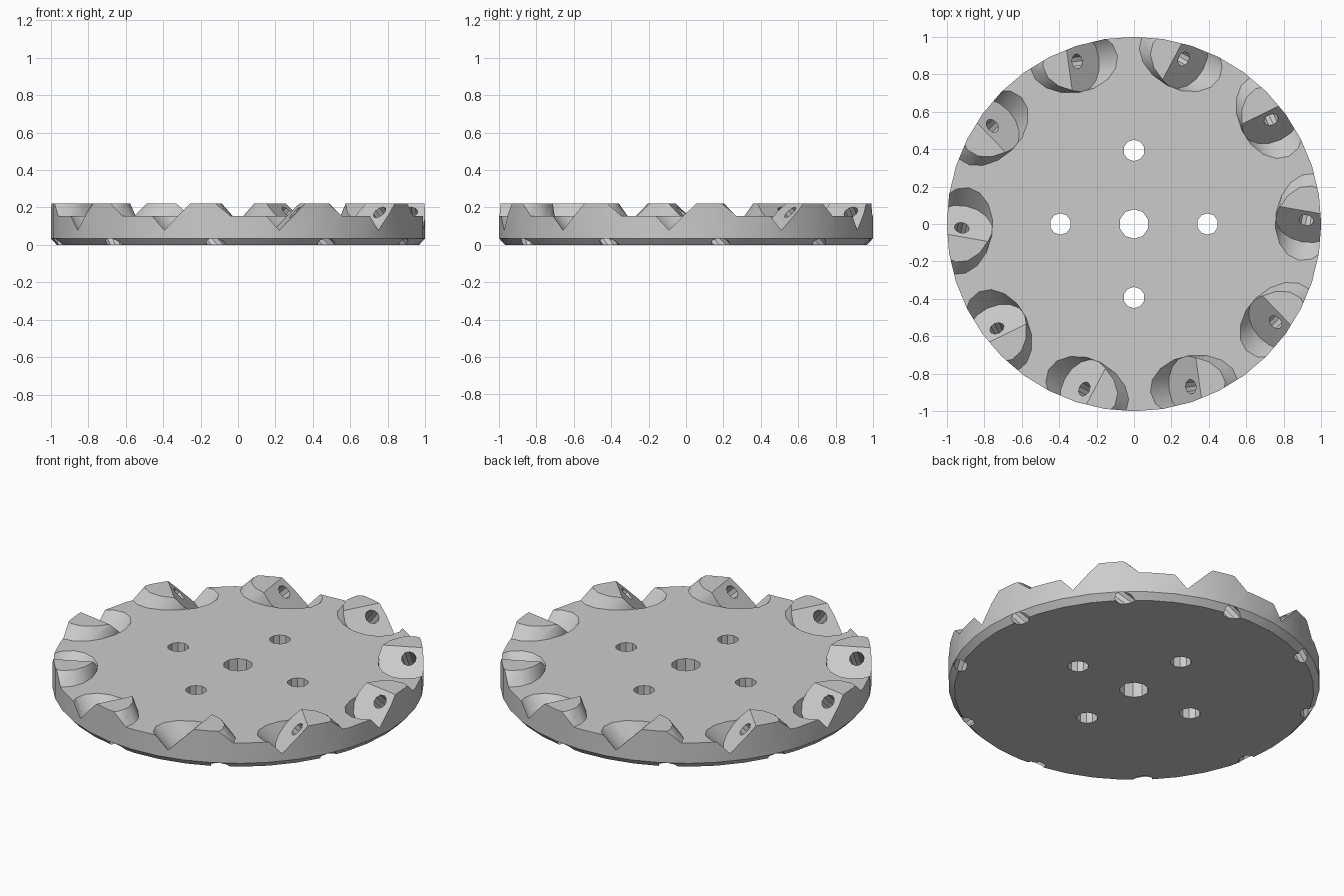
import bpy, bmesh, math
from mathutils import Matrix, Vector

if "Cube" in bpy.data.objects:
    bpy.data.objects.remove(bpy.data.objects["Cube"], do_unlink=True)

COUNT = 10                       # angled seats around the rim
TOP, DECK = 0.222, 0.155         # boss height, disc height
SEAT = Vector((0.92, 0.02, 0.174))
HEADING = math.radians(80)       # plan direction the drilled holes run down
AXIS = Vector((-math.cos(HEADING), -math.sin(HEADING), 1)).normalized()


def rod(bm, base, axis, length, radius, sides, radius2=None):
    """Capped cylinder or cone from base along axis."""
    axis = Vector(axis)
    turn = axis.to_track_quat('Z', 'Y').to_matrix().to_4x4()
    place = Matrix.Translation(Vector(base) + axis * length / 2) @ turn
    bmesh.ops.create_cone(bm, cap_ends=True, segments=sides, radius1=radius,
                          radius2=radius if radius2 is None else radius2,
                          depth=length, matrix=place)


def ring(bm, start, end, radius, sides):
    """Angled rods around the rim, spanning start..end along the seat axis."""
    for i in range(COUNT):
        spin = Matrix.Rotation(math.tau * i / COUNT, 3, 'Z')
        rod(bm, spin @ (SEAT + AXIS * start), spin @ AXIS, end - start, radius, sides)


def make(name, bm):
    mesh = bpy.data.meshes.new(name)
    bm.to_mesh(mesh)
    bm.free()
    obj = bpy.data.objects.new(name, mesh)
    bpy.context.collection.objects.link(obj)
    return obj


def cut(target, cutter):
    """Subtract the cutter, then discard it."""
    cutter.hide_render = True
    mod = target.modifiers.new("cut", 'BOOLEAN')
    mod.operation, mod.solver, mod.object = 'DIFFERENCE', 'EXACT', cutter
    bpy.context.view_layer.update()
    graph = bpy.context.evaluated_depsgraph_get()
    mesh = bpy.data.meshes.new_from_object(target.evaluated_get(graph))
    target.modifiers.clear()
    target.data = mesh
    bpy.data.objects.remove(cutter, do_unlink=True)


# Disc blank with a chamfered lower edge
bm = bmesh.new()
rod(bm, (0, 0, 0), (0, 0, 1), TOP, 1, 40)
for v in bm.verts:
    if v.co.z < 0.01:
        v.co.z = 0.035
bottom = min(bm.faces, key=lambda f: f.normal.z)
rim = bmesh.ops.extrude_face_region(bm, geom=[bottom])
bmesh.ops.delete(bm, geom=[bottom], context='FACES_ONLY')
for v in [g for g in rim["geom"] if isinstance(g, bmesh.types.BMVert)]:
    v.co = (v.co.x * 0.968, v.co.y * 0.968, 0)
bmesh.ops.recalc_face_normals(bm, faces=bm.faces)
disc = make("cutter_disc", bm)

# Lower the deck everywhere except at the angled round bosses
bm = bmesh.new()
rod(bm, (0, 0, DECK), (0, 0, 1), 0.2, 1.3, 40)
relief = make("deck_relief", bm)
bm = bmesh.new()
ring(bm, -0.5, 0.06, 0.165, 16)
cut(relief, make("boss_shapes", bm))
cut(disc, relief)

# Flat angled seats milled into the bosses and rim
bm = bmesh.new()
ring(bm, 0, 0.32, 0.167, 16)
cut(disc, make("seat_cutters", bm))

# Angled bolt holes through the seats
bm = bmesh.new()
ring(bm, -0.4, 0.1, 0.04, 10)
cut(disc, make("bolt_hole_cutters", bm))

# Centre bore and four mounting holes
bm = bmesh.new()
rod(bm, (0, 0, -0.1), (0, 0, 1), 0.5, 0.079, 10)
for i in range(4):
    a = i * math.pi / 2
    rod(bm, (0.393 * math.cos(a), 0.393 * math.sin(a), -0.1), (0, 0, 1), 0.5, 0.057, 10)
cut(disc, make("mounting_hole_cutters", bm))

# Plain grey metal
grey = bpy.data.materials.new("grey_metal")
grey.use_nodes = True
colour = (0.6, 0.6, 0.6, 1)
grey.diffuse_color = colour
grey.node_tree.nodes["Principled BSDF"].inputs["Base Color"].default_value = colour
disc.data.materials.clear()
disc.data.materials.append(grey)
for p in disc.data.polygons:
    p.material_index = 0

bpy.ops.object.select_all(action='DESELECT')
disc.select_set(True)
bpy.context.view_layer.objects.active = disc
bpy.ops.object.shade_smooth_by_angle(angle=math.radians(30))
